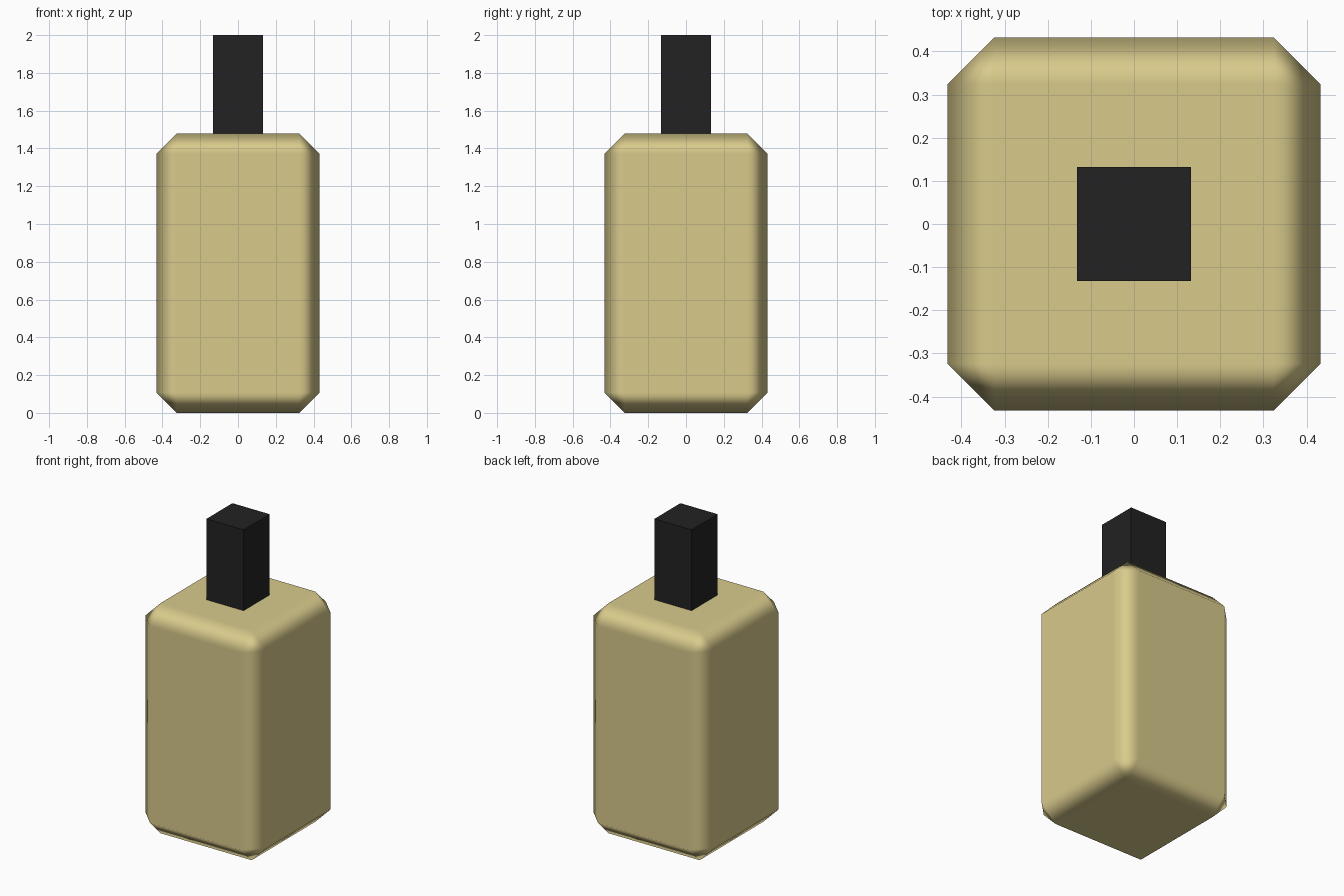
import bpy

if "Cube" in bpy.data.objects:
    bpy.data.objects.remove(bpy.data.objects["Cube"])


def material(name, rgb):
    m = bpy.data.materials.new(name)
    m.diffuse_color = (*rgb, 1.0)
    m.use_nodes = True
    m.node_tree.nodes["Principled BSDF"].inputs["Base Color"].default_value = m.diffuse_color
    return m


def box(name, width, z0, z1, mat):
    bpy.ops.mesh.primitive_cube_add(size=1, location=(0, 0, (z0 + z1) / 2))
    ob = bpy.context.object
    ob.name = name
    ob.scale = (width, width, z1 - z0)
    bpy.ops.object.transform_apply(location=False, rotation=False, scale=True)
    ob.data.materials.append(mat)
    return ob


gold = material("pale gold", (0.69, 0.59, 0.26))
black = material("soft black", (0.016, 0.016, 0.016))

# Bottle body: one-segment chamfer, smooth shaded with flat-looking sides
body = box("bottle_body", 0.864, 0.0, 1.48, gold)
bevel = body.modifiers.new("chamfer", 'BEVEL')
bevel.width = 0.108
bevel.segments = 1
bpy.context.view_layer.objects.active = body
bpy.ops.object.modifier_apply(modifier="chamfer")
bpy.ops.object.shade_smooth()
weighted = body.modifiers.new("weighted normals", 'WEIGHTED_NORMAL')
weighted.weight = 100

# Square cap
box("cap", 0.264, 1.48, 2.0, black)
